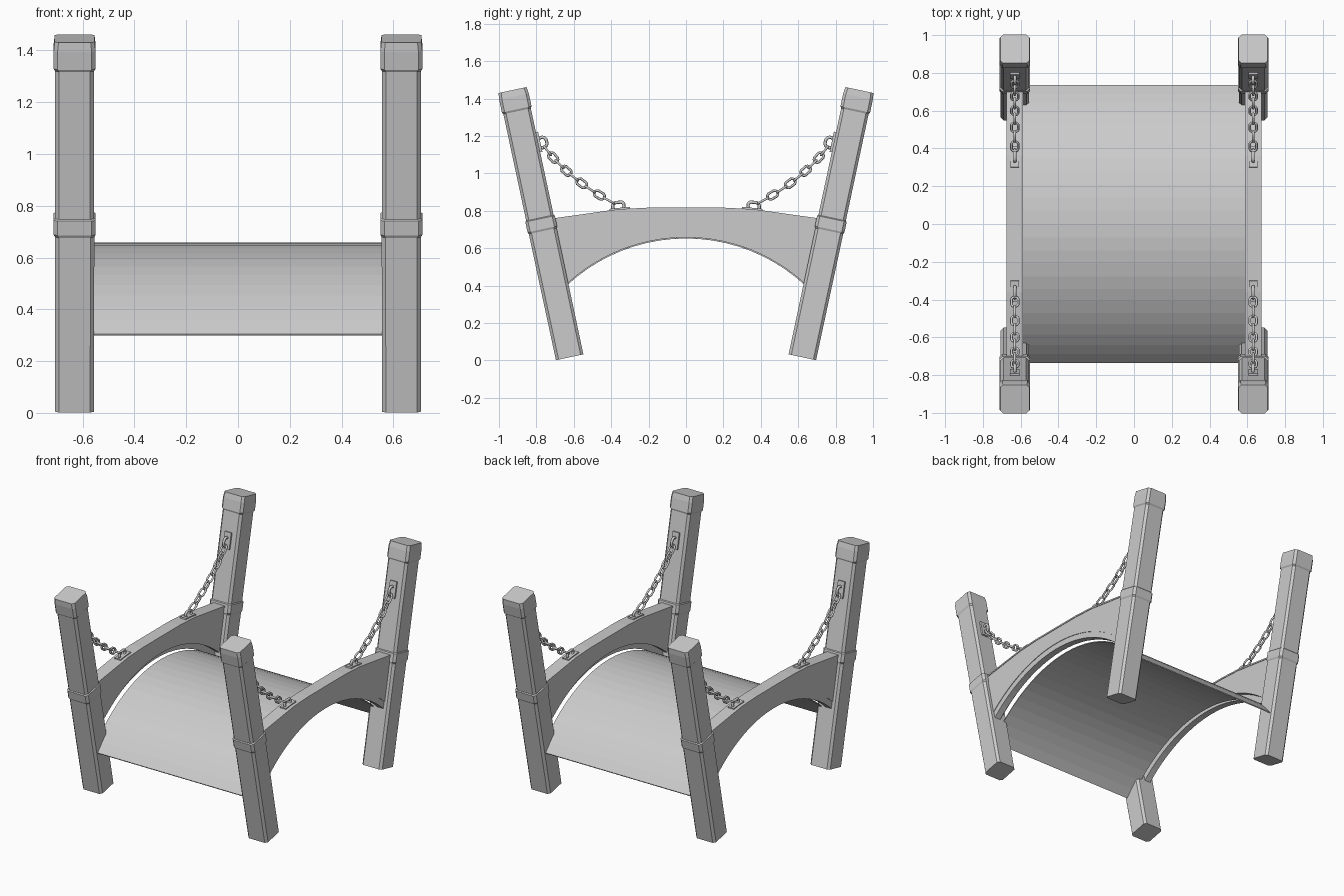
import bpy, bmesh, math
from mathutils import Vector, Matrix

cube = bpy.data.objects.get("Cube")
if cube:
    bpy.data.objects.remove(cube, do_unlink=True)

grey = bpy.data.materials.new("stone_grey")
grey.use_nodes = True
colour = (0.6, 0.6, 0.6, 1)
grey.diffuse_color = colour
grey.node_tree.nodes["Principled BSDF"].inputs["Base Color"].default_value = colour

SIDE = 0.631          # x of post, beam and chain centre lines
ARC_Z = -0.282        # height of the arch centre
R_DECK, R_BEAM = 0.94, 0.98


def finish(name, bm, mirror, smooth=False):
    """Turn a bmesh into a named, mirrored object."""
    bmesh.ops.recalc_face_normals(bm, faces=bm.faces)
    mesh = bpy.data.meshes.new(name)
    bm.to_mesh(mesh)
    bm.free()
    mesh.materials.append(grey)
    obj = bpy.data.objects.new(name, mesh)
    bpy.context.collection.objects.link(obj)
    if any(mirror):
        mod = obj.modifiers.new("mirror", "MIRROR")
        mod.use_axis = mirror
        mod.use_mirror_merge = False
    if smooth:
        for p in mesh.polygons:
            p.use_smooth = True
    return obj


def loft(bm, rings, closed=False):
    """Skin a list of point rings; cap the ends unless closed."""
    loops = [[bm.verts.new(p) for p in ring] for ring in rings]
    pairs = list(zip(loops, loops[1:]))
    if closed:
        pairs.append((loops[-1], loops[0]))
    n = len(loops[0])
    for a, b in pairs:
        for i in range(n):
            j = (i + 1) % n
            bm.faces.new((a[i], a[j], b[j], b[i]))
    if not closed:
        bm.faces.new(loops[0])
        bm.faces.new(loops[-1])


def arc(radius, reach, steps=24):
    """Points (y, z) along the arch from -reach to +reach."""
    top = math.asin(reach / radius)
    angles = [-top + 2 * top * i / steps for i in range(steps + 1)]
    return [(radius * math.sin(a), ARC_Z + radius * math.cos(a)) for a in angles]


def extrude_profile(bm, profile, x0, x1):
    loft(bm, [[(x, y, z) for y, z in profile] for x in (x0, x1)])


# Leaning posts with a collar and a wider cap
foot = Vector((SIDE, -0.622, 0.017))
tip = Vector((SIDE, -0.927, 1.445))
axis = (tip - foot).normalized()
across = Vector((1, 0, 0))
depth = axis.cross(across)


def post_ring(t, half, cut=0.015):
    h, c = half, half - cut
    corners = [(h, c), (c, h), (-c, h), (-h, c), (-h, -c), (-c, -h), (c, -h), (h, -c)]
    return [foot + axis * t + across * u + depth * v for u, v in corners]


bm = bmesh.new()
sections = [(0, .075), (.69, .076), (.7, .081), (.757, .081), (.762, .075),
            (1.345, .075), (1.355, .081), (1.425, .081), (1.461, .077)]
loft(bm, [post_ring(t, half) for t, half in sections])
finish("posts", bm, (True, True, False))

# Arched side beams
bm = bmesh.new()
half_top = [(.77, .745), (.7, .755), (.36, .803), (.2, .811)]
top = half_top + [(-y, z) for y, z in reversed(half_top)]
extrude_profile(bm, arc(R_BEAM, .7) + top, .592, .672)
finish("side_beams", bm, (True, False, False))

# Narrow ribs under the beams
bm = bmesh.new()
extrude_profile(bm, arc(R_DECK, .7) + arc(R_BEAM + .005, .7)[::-1], .622, .668)
finish("arch_ribs", bm, (True, False, False))

# Thin rails along the beam tops
bm = bmesh.new()
rail = [(y, z + .006) for y, z in top]
extrude_profile(bm, rail + [(y, z - .004) for y, z in reversed(top)], .588, .676)
finish("beam_top_rails", bm, (True, False, False))

# Curved deck
bm = bmesh.new()
extrude_profile(bm, arc(R_DECK, .735) + arc(R_DECK - .006, .732)[::-1], -.592, .592)
finish("deck", bm, (False, False, False))


# Chain parts
def add_link(bm, centre, along, side, length, width, wire):
    """Add one stadium-shaped link lying in the along/side plane."""
    along, side = along.normalized(), side.normalized()
    normal = along.cross(side)
    radius = width / 2 - wire
    straight = length / 2 - width / 2
    rings = []
    for i in range(12):
        a = 2 * math.pi * (i + .5) / 12
        out = along * math.cos(a) + side * math.sin(a)
        mid = centre + out * radius + along * math.copysign(straight, math.cos(a))
        rings.append([mid + (out * math.cos(b) + normal * math.sin(b)) * wire
                      for b in (math.pi * k / 3 for k in range(6))])
    loft(bm, rings, closed=True)


def add_plate(bm, centre, size, tilt):
    matrix = (Matrix.Translation(centre) @ Matrix.Rotation(tilt, 4, "X")
              @ Matrix.Diagonal((*size, 1)))
    bmesh.ops.create_cube(bm, size=1, matrix=matrix)


start, pull, end = (Vector((SIDE, y, z)) for y, z in ((-.755, 1.14), (-.63, .97), (-.385, .84)))


def chain_point(t):
    return start * (1 - t) ** 2 + pull * 2 * t * (1 - t) + end * t * t


bm = bmesh.new()
LINKS = 9
for i in range(LINKS):
    t = (i + .5) / LINKS
    along = chain_point(t + .02) - chain_point(t - .02)
    flat = along.cross(across)
    side = flat if i % 2 else across
    add_link(bm, chain_point(t), along, side, .074, .05, .007)
finish("chains", bm, (True, True, False), smooth=True)

# Anchor rings at both chain ends
bm = bmesh.new()
add_link(bm, Vector((SIDE, -.768, 1.165)), axis, depth, .075, .066, .009)
add_link(bm, Vector((SIDE, -.362, .825)), Vector((0, 1, .1)), Vector((0, 0, 1)), .08, .06, .009)
finish("anchor_rings", bm, (True, True, False), smooth=True)

# Anchor plates on the posts and beams
bm = bmesh.new()
lean = math.atan2(-axis.y, axis.z)
add_plate(bm, foot + axis * 1.16 - depth * .0 + Vector((0, .079, .017)), (.05, .012, .11), lean)
add_plate(bm, Vector((SIDE, -.355, .811)), (.046, .11, .01), math.radians(6))
finish("anchor_plates", bm, (True, True, False))
